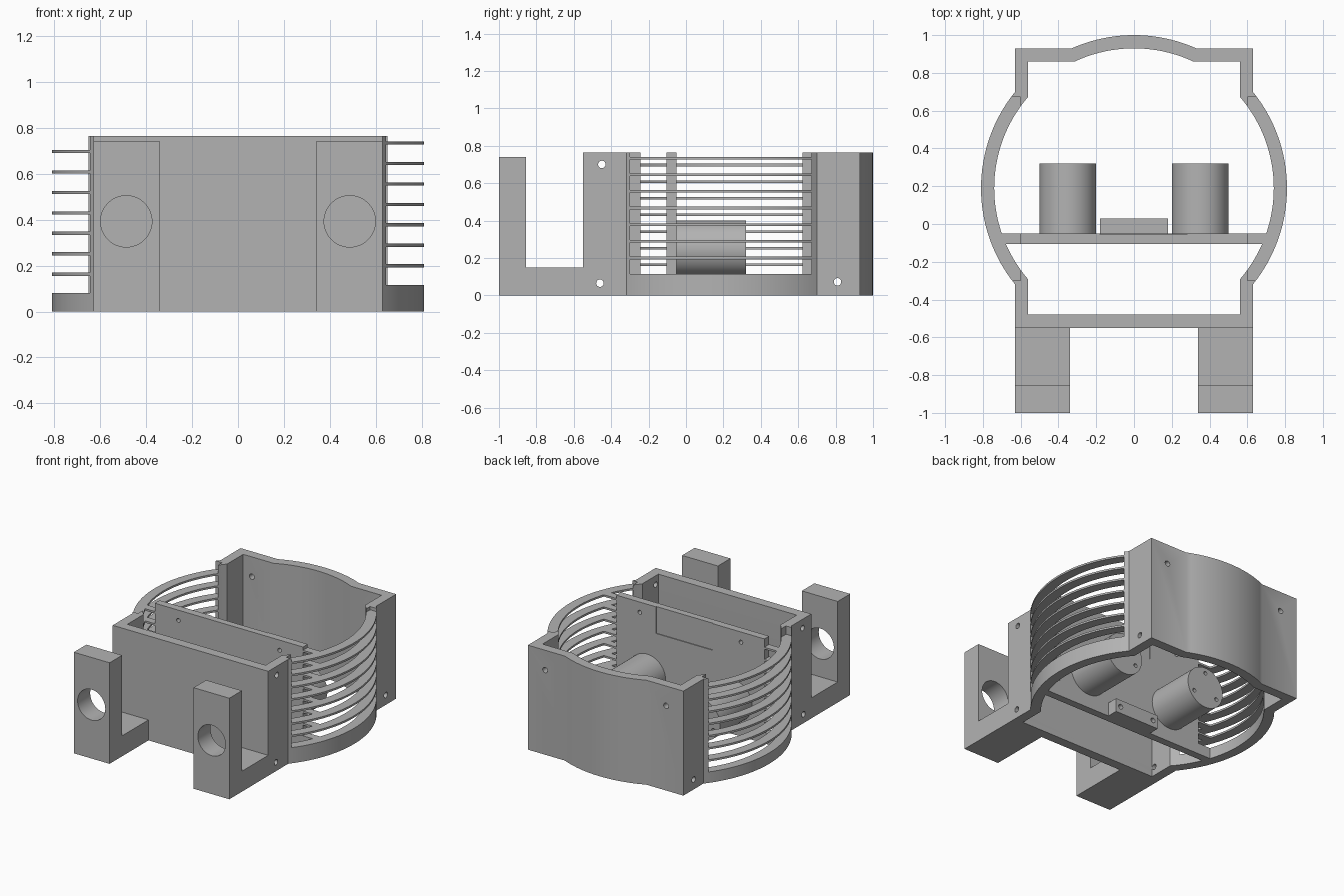
import bpy
import bmesh
from math import sqrt, atan2, cos, sin, pi
from mathutils import Matrix

cube = bpy.data.objects.get("Cube")
if cube:
    bpy.data.objects.remove(cube)

grey = bpy.data.materials.new("plain grey")
grey.use_nodes = True
COLOR = (0.45, 0.45, 0.45, 1)
grey.diffuse_color = COLOR
grey.node_tree.nodes["Principled BSDF"].inputs["Base Color"].default_value = COLOR

HEIGHT = 0.765
CENTRE_Y = 0.19


def make_object(name, bm):
    bmesh.ops.recalc_face_normals(bm, faces=bm.faces)
    mesh = bpy.data.meshes.new(name)
    bm.to_mesh(mesh)
    bm.free()
    mesh.materials.append(grey)
    obj = bpy.data.objects.new(name, mesh)
    bpy.context.collection.objects.link(obj)
    return obj


def add_box(bm, x0, x1, y0, y1, z0, z1):
    mid = Matrix.Translation(((x0 + x1) / 2, (y0 + y1) / 2, (z0 + z1) / 2))
    bmesh.ops.create_cube(bm, size=1, matrix=mid @ Matrix.Diagonal((x1 - x0, y1 - y0, z1 - z0, 1)))


def add_rod(bm, axis, centre, radius, length, sides=24):
    turn = Matrix.Rotation(pi / 2, 4, "Y" if axis == "X" else "X")
    bmesh.ops.create_cone(bm, cap_ends=True, segments=sides, radius1=radius, radius2=radius,
                          depth=length, matrix=Matrix.Translation(centre) @ turn)


def cut(obj, cutter):
    mod = obj.modifiers.new("cut", "BOOLEAN")
    mod.operation = "DIFFERENCE"
    mod.solver = "EXACT"
    mod.object = cutter
    cutter.hide_render = True
    activate(obj)
    bpy.ops.object.modifier_apply(modifier=mod.name)


def activate(obj):
    bpy.ops.object.select_all(action="DESELECT")
    obj.select_set(True)
    bpy.context.view_layer.objects.active = obj


def smooth(obj):
    activate(obj)
    bpy.ops.object.shade_smooth_by_angle(angle=0.5)


def outline(radius, half_width, front, back):
    """Square frame merged with a circle that bulges at both sides and the back."""
    def arc(x0, y0, x1, y1, steps):
        a0, a1 = atan2(y0, x0), atan2(y1, x1)
        return [(radius * cos(a0 + (a1 - a0) * i / steps),
                 CENTRE_Y + radius * sin(a0 + (a1 - a0) * i / steps)) for i in range(steps + 1)]
    s = sqrt(radius ** 2 - half_width ** 2)
    rise = back - CENTRE_Y
    b = sqrt(radius ** 2 - rise ** 2)
    right = [(half_width, front)] + arc(half_width, -s, half_width, s, 32) + [(half_width, back)]
    left = [(-x, y) for x, y in reversed(right)]
    return right + arc(b, rise, -b, rise, 20) + left


# Frame wall
bm = bmesh.new()
loops = []
for shape in (outline(0.81, 0.63, -0.55, 0.93), outline(0.74, 0.56, -0.48, 0.86)):
    for z in (0, HEIGHT):
        loops.append([bm.verts.new((x, y, z)) for x, y in shape])
ring = [loops[0], loops[1], loops[3], loops[2]]
count = len(loops[0])
for k in range(4):
    a, b = ring[k], ring[(k + 1) % 4]
    for i in range(count):
        j = (i + 1) % count
        bm.faces.new((a[i], a[j], b[j], b[i]))
frame = make_object("frame_wall", bm)

# Cross plate carrying the motors
bm = bmesh.new()
add_box(bm, -0.71, 0.71, -0.105, -0.05, 0, HEIGHT)
plate = make_object("cross_plate", bm)

# Vent slots, staggered between the two sides
bm = bmesh.new()
for side, base, first in ((1, 0.115, 0.2), (-1, 0.08, 0.163)):
    bottom = base
    for i in range(8):
        slat = first + 0.089 * i
        top = slat - 0.007 if i < 7 else 0.9
        xs = sorted((side * 0.6, side * 0.9))
        add_box(bm, *xs, -0.3, 0.672, bottom, top)
        bottom = slat + 0.007
slots = make_object("slot_cutter", bm)
cut(frame, slots)
cut(plate, slots)

# Screw holes in the frame
bm = bmesh.new()
for side in (-1, 1):
    for y, z in ((-0.45, 0.7), (-0.46, 0.065), (0.81, 0.072)):
        add_rod(bm, "X", (side * 0.6, y, z), 0.02, 0.2)
    add_rod(bm, "Y", (side * 0.49, 0.9, 0.62), 0.02, 0.2)
holes = make_object("frame_hole_cutter", bm)
cut(frame, holes)

# Plate screw holes and shallow recess
bm = bmesh.new()
for side in (-1, 1):
    add_rod(bm, "Y", (side * 0.41, -0.08, 0.69), 0.015, 0.2)
add_box(bm, -0.18, 0.28, -0.056, 0, 0.57, 0.9)
recess = make_object("plate_cutter", bm)
cut(plate, recess)

# Sensor block at the foot of the plate
bm = bmesh.new()
add_box(bm, -0.18, 0.18, -0.055, 0.03, 0, 0.1)
block = make_object("sensor_block", bm)
bm = bmesh.new()
for x in (-0.14, 0.14):
    add_rod(bm, "Y", (x, 0.03, 0.05), 0.018, 0.06)
block_holes = make_object("block_hole_cutter", bm)
cut(block, block_holes)
cutters = [slots, holes, recess, block_holes]

for name, side in (("left", 1), ("right", -1)):
    # Motor with three screw holes in its end
    bm = bmesh.new()
    add_rod(bm, "Y", (side * 0.35, 0.13, 0.25), 0.15, 0.38, 64)
    motor = make_object(name + "_motor", bm)
    bm = bmesh.new()
    for k in range(3):
        a = pi / 2 + k * 2 * pi / 3
        add_rod(bm, "Y", (side * 0.35 + 0.11 * cos(a), 0.32, 0.25 + 0.11 * sin(a)), 0.014, 0.06, 16)
    motor_holes = make_object(name + "_motor_cutter", bm)
    cut(motor, motor_holes)
    smooth(motor)

    # L-shaped bracket with a round eye
    bm = bmesh.new()
    x0, x1 = sorted((side * 0.34, side * 0.63))
    profile = ((-1, 0), (-0.55, 0), (-0.55, 0.15), (-0.855, 0.15), (-0.855, 0.74), (-1, 0.74))
    face = bm.faces.new([bm.verts.new((x0, y, z)) for y, z in profile])
    grown = bmesh.ops.extrude_face_region(bm, geom=[face])["geom"]
    bmesh.ops.translate(bm, vec=(x1 - x0, 0, 0),
                        verts=[v for v in grown if isinstance(v, bmesh.types.BMVert)])
    bracket = make_object(name + "_bracket", bm)
    bm = bmesh.new()
    add_rod(bm, "Y", (side * 0.487, -0.93, 0.393), 0.112, 0.3, 48)
    eye = make_object(name + "_eye_cutter", bm)
    cut(bracket, eye)
    smooth(bracket)
    cutters += [motor_holes, eye]

smooth(frame)
for cutter in cutters:
    bpy.data.objects.remove(cutter)
